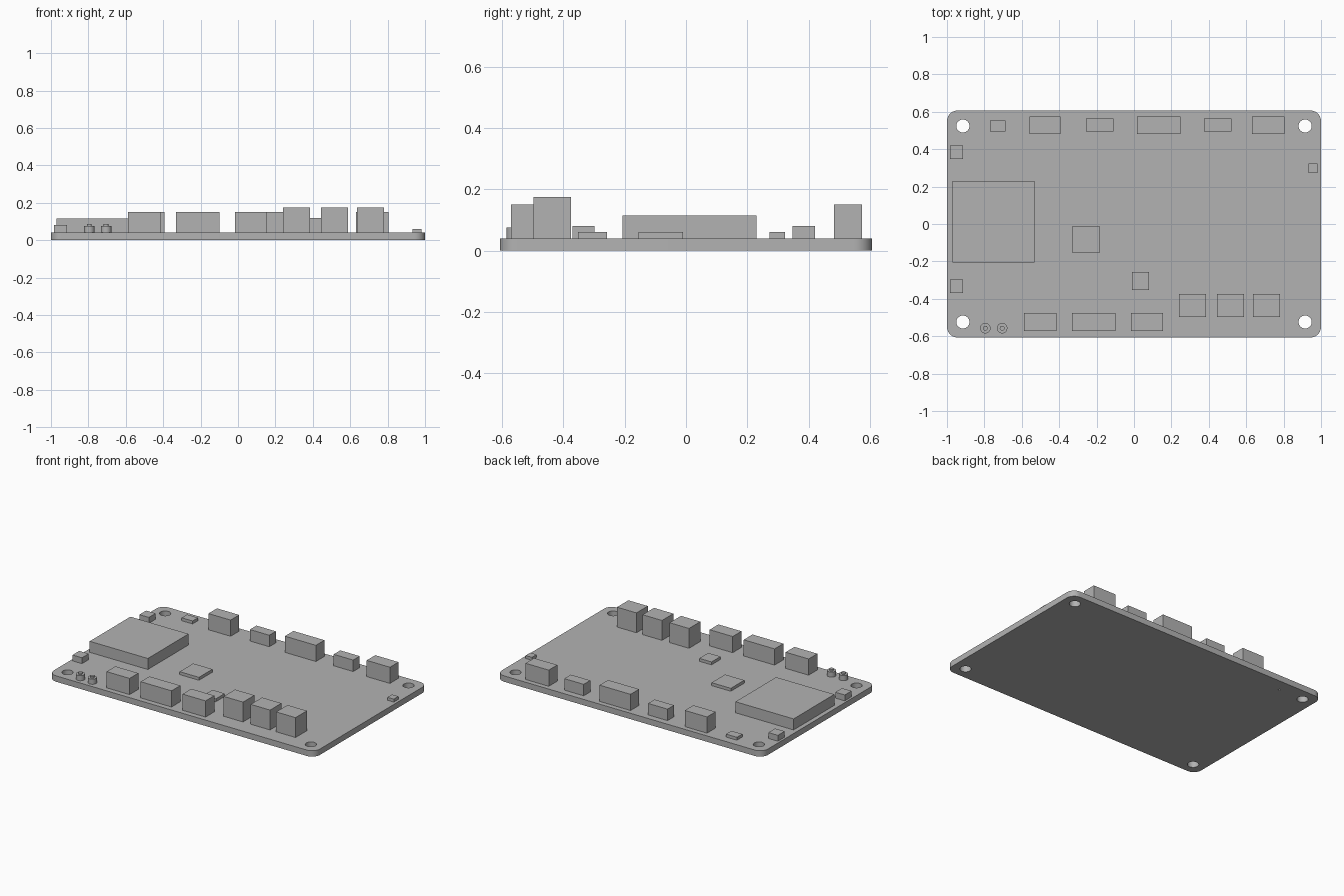
import bpy
import bmesh
from math import cos, sin, pi, radians

old = bpy.data.objects.get("Cube")
if old:
    bpy.data.objects.remove(old, do_unlink=True)

TOP = 0.04  # upper face of the board

grey = bpy.data.materials.new("plain grey")
grey.use_nodes = True
grey.diffuse_color = (0.45, 0.45, 0.45, 1)
grey.node_tree.nodes["Principled BSDF"].inputs["Base Color"].default_value = (0.45, 0.45, 0.45, 1)


def arc(x, y, r, start, end, n):
    return [(x + r * cos(start + (end - start) * i / n),
             y + r * sin(start + (end - start) * i / n)) for i in range(n + 1)]


def finish(name, bm):
    mesh = bpy.data.meshes.new(name)
    bm.to_mesh(mesh)
    bm.free()
    mesh.materials.append(grey)
    ob = bpy.data.objects.new(name, mesh)
    bpy.context.collection.objects.link(ob)
    return ob


def smooth(ob):
    bpy.ops.object.select_all(action='DESELECT')
    ob.select_set(True)
    bpy.context.view_layer.objects.active = ob
    bpy.ops.object.shade_smooth_by_angle(angle=radians(35))


def box(name, x0, x1, y0, y1, top):
    bm = bmesh.new()
    bmesh.ops.create_cube(bm, size=1)
    for v in bm.verts:
        v.co.x = x1 if v.co.x > 0 else x0
        v.co.y = y1 if v.co.y > 0 else y0
        v.co.z = top if v.co.z > 0 else TOP
    return finish(name, bm)


# Board: rounded outline with holes, filled and thickened
HX, HY, R = 1.0, 0.607, 0.058
outline = []
for i, (sx, sy) in enumerate([(1, 1), (-1, 1), (-1, -1), (1, -1)]):
    outline += arc(sx * (HX - R), sy * (HY - R), R, i * pi / 2, (i + 1) * pi / 2, 12)
loops = [outline]
for sx in (-1, 1):
    for sy in (-1, 1):
        loops.append(arc(sx * 0.915, sy * 0.524, 0.035, 0, 2 * pi, 32)[:-1])
loops.append(arc(-0.73, 0.522, 0.007, 0, 2 * pi, 12)[:-1])  # small port under a chip

curve = bpy.data.curves.new("board_outline", 'CURVE')
curve.dimensions = '2D'
curve.fill_mode = 'BOTH'
curve.extrude = TOP / 2
for pts in loops:
    spline = curve.splines.new('POLY')
    spline.points.add(len(pts) - 1)
    for p, (x, y) in zip(spline.points, pts):
        p.co = (x, y, 0, 1)
    spline.use_cyclic_u = True
helper = bpy.data.objects.new("board_outline", curve)
bpy.context.collection.objects.link(helper)
bpy.context.view_layer.update()
flat = helper.evaluated_get(bpy.context.evaluated_depsgraph_get()).to_mesh()
bm = bmesh.new()
bm.from_mesh(flat)
helper.to_mesh_clear()
bpy.data.objects.remove(helper, do_unlink=True)
bmesh.ops.remove_doubles(bm, verts=bm.verts, dist=0.0001)
bmesh.ops.translate(bm, verts=bm.verts, vec=(0, 0, TOP / 2))
bmesh.ops.recalc_face_normals(bm, faces=bm.faces)
smooth(finish("board", bm))

# Main module and flat chips
box("main_module", -0.97, -0.533, -0.207, 0.23, 0.115)
box("square_chip", -0.33, -0.185, -0.155, -0.01, 0.06)
box("small_chip", -0.012, 0.08, -0.353, -0.257, 0.06)
box("corner_chip", -0.77, -0.688, 0.495, 0.553, 0.06)
box("edge_chip", 0.932, 0.98, 0.273, 0.323, 0.06)
for name, y in (("back", 0.384), ("front", -0.334)):
    box(name + "_side_button", -0.985, -0.914, y - 0.036, y + 0.036, 0.08)

# Back row of sockets: large and small ones
for i, (x0, x1) in enumerate([(-0.56, -0.393), (0.015, 0.248), (0.63, 0.805)]):
    box(f"back_socket_{i}", x0, x1, 0.482, 0.574, 0.15)
for i, x in enumerate((-0.183, 0.447)):
    box(f"back_small_socket_{i}", x - 0.073, x + 0.073, 0.494, 0.564, 0.118)

# Front row of sockets and tall blocks
for i, (x0, x1) in enumerate([(-0.588, -0.415), (-0.332, -0.1), (-0.017, 0.156)]):
    box(f"front_socket_{i}", x0, x1, -0.571, -0.477, 0.15)
for i, x in enumerate((0.313, 0.516, 0.708)):
    box(f"tall_block_{i}", x - 0.073, x + 0.073, -0.497, -0.375, 0.175)

# Two round antenna plugs: drum with a thinner pin on top
for i, x in enumerate((-0.795, -0.705)):
    for part, r, z0, z1 in (("drum", 0.028, TOP, 0.075), ("pin", 0.013, 0.075, 0.086)):
        bm = bmesh.new()
        bmesh.ops.create_cone(bm, cap_ends=True, segments=24, radius1=r, radius2=r, depth=z1 - z0)
        bmesh.ops.translate(bm, verts=bm.verts, vec=(x, -0.557, (z0 + z1) / 2))
        smooth(finish(f"antenna_{part}_{i}", bm))
